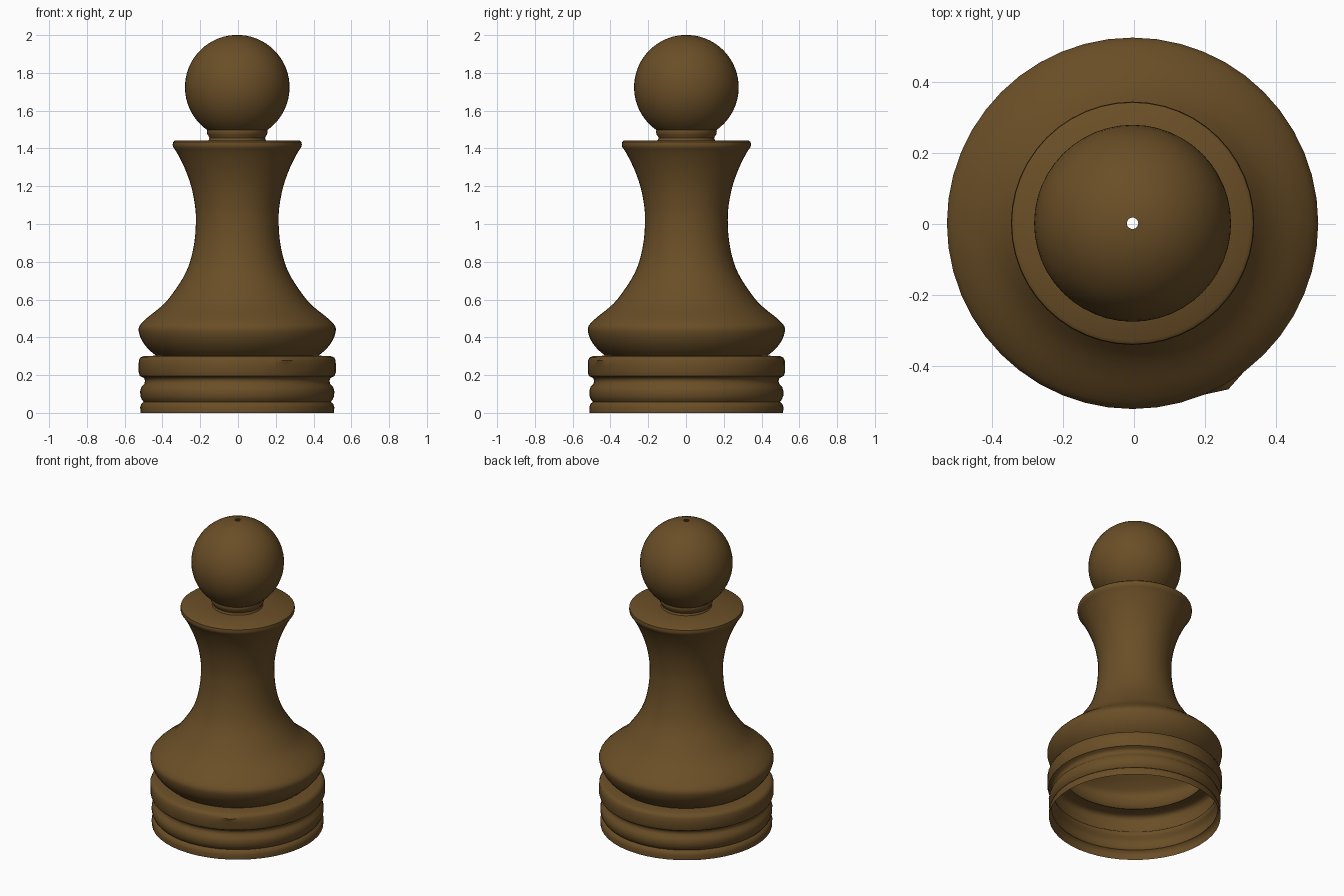
import bpy, bmesh, math
from mathutils import Vector

if "Cube" in bpy.data.objects:
    bpy.data.objects.remove(bpy.data.objects["Cube"])

SEGS = 48
CENTRE = Vector((-0.004, 0.002, 0.0))

wood = bpy.data.materials.new("brown_wood")
wood.diffuse_color = (0.145, 0.077, 0.020, 1.0)
wood.use_nodes = True
wood.node_tree.nodes["Principled BSDF"].inputs["Base Color"].default_value = wood.diffuse_color


def curve_through(points, steps=4):
    """Catmull-Rom curve through profile points."""
    p = [Vector(q) for q in points]
    p = [2 * p[0] - p[1]] + p + [2 * p[-1] - p[-2]]
    out = []
    for a, b, c, d in zip(p, p[1:], p[2:], p[3:]):
        for i in range(steps):
            t = i / steps
            out.append(0.5 * (2 * b + (c - a) * t + (2 * a - 5 * b + 4 * c - d) * t * t
                              + (3 * b - a - 3 * c + d) * t ** 3))
    out.append(p[-2])
    return [tuple(v) for v in out]


def lathe(name, profile, nick=None):
    """Turn a profile of (radius, height), listed bottom to top, into an open shell."""
    bm = bmesh.new()
    rings = []
    for r, z in profile:
        rings.append([bm.verts.new(CENTRE + Vector((r * math.cos(2 * math.pi * k / SEGS),
                                                    r * math.sin(2 * math.pi * k / SEGS), z)))
                      for k in range(SEGS)])
    for lo, hi in zip(rings, rings[1:]):
        for k in range(SEGS):
            n = (k + 1) % SEGS
            bm.faces.new((lo[k], lo[n], hi[n], hi[k]))
    if nick:  # one point pulled outwards from the rim
        ring, seg, amount = nick
        v = rings[ring][seg]
        v.co += Vector((v.co.x, v.co.y, 0)).normalized() * amount
    me = bpy.data.meshes.new(name)
    bm.to_mesh(me)
    bm.free()
    me.materials.append(wood)
    ob = bpy.data.objects.new(name, me)
    bpy.context.collection.objects.link(ob)
    bpy.context.view_layer.objects.active = ob
    ob.select_set(True)
    bpy.ops.object.shade_smooth_by_angle(angle=math.radians(40))
    ob.select_set(False)
    return ob


# Hollow grooved base, with a small splinter on its upper rim
base = [(0.512, 0.0), (0.514, 0.03), (0.508, 0.048), (0.495, 0.058), (0.505, 0.07),
        (0.513, 0.09), (0.514, 0.115), (0.507, 0.138), (0.493, 0.152), (0.488, 0.168),
        (0.492, 0.182), (0.500, 0.188), (0.516, 0.196), (0.522, 0.215), (0.522, 0.25),
        (0.521, 0.278), (0.513, 0.293), (0.495, 0.301), (0.43, 0.303)]
lathe("base", base, nick=(15, 40, 0.018))

# Flared body: rounded foot, waist and upper flange
body = curve_through([(0.43, 0.303), (0.468, 0.335), (0.500, 0.375), (0.519, 0.42),
                      (0.518, 0.46), (0.475, 0.505), (0.418, 0.55), (0.365, 0.602),
                      (0.290, 0.71), (0.250, 0.80), (0.226, 0.91), (0.219, 1.02),
                      (0.224, 1.10), (0.244, 1.20), (0.278, 1.295), (0.318, 1.375),
                      (0.340, 1.408)], 3)
body += [(0.342, 1.42), (0.340, 1.434), (0.330, 1.442), (0.15, 1.443)]
lathe("body", body)

# Thin collar under the head
lathe("collar", [(0.152, 1.443), (0.147, 1.455), (0.150, 1.463), (0.158, 1.474),
                 (0.161, 1.488), (0.159, 1.498), (0.150, 1.5)])

# Ball head with a tiny opening at the crown
R, CZ = 0.277, 1.724
start, end, n = math.asin((1.498 - CZ) / R), math.acos(0.016 / R), 24
lathe("head", [(R * math.cos(start + (end - start) * i / n),
                CZ + R * math.sin(start + (end - start) * i / n)) for i in range(n + 1)])
